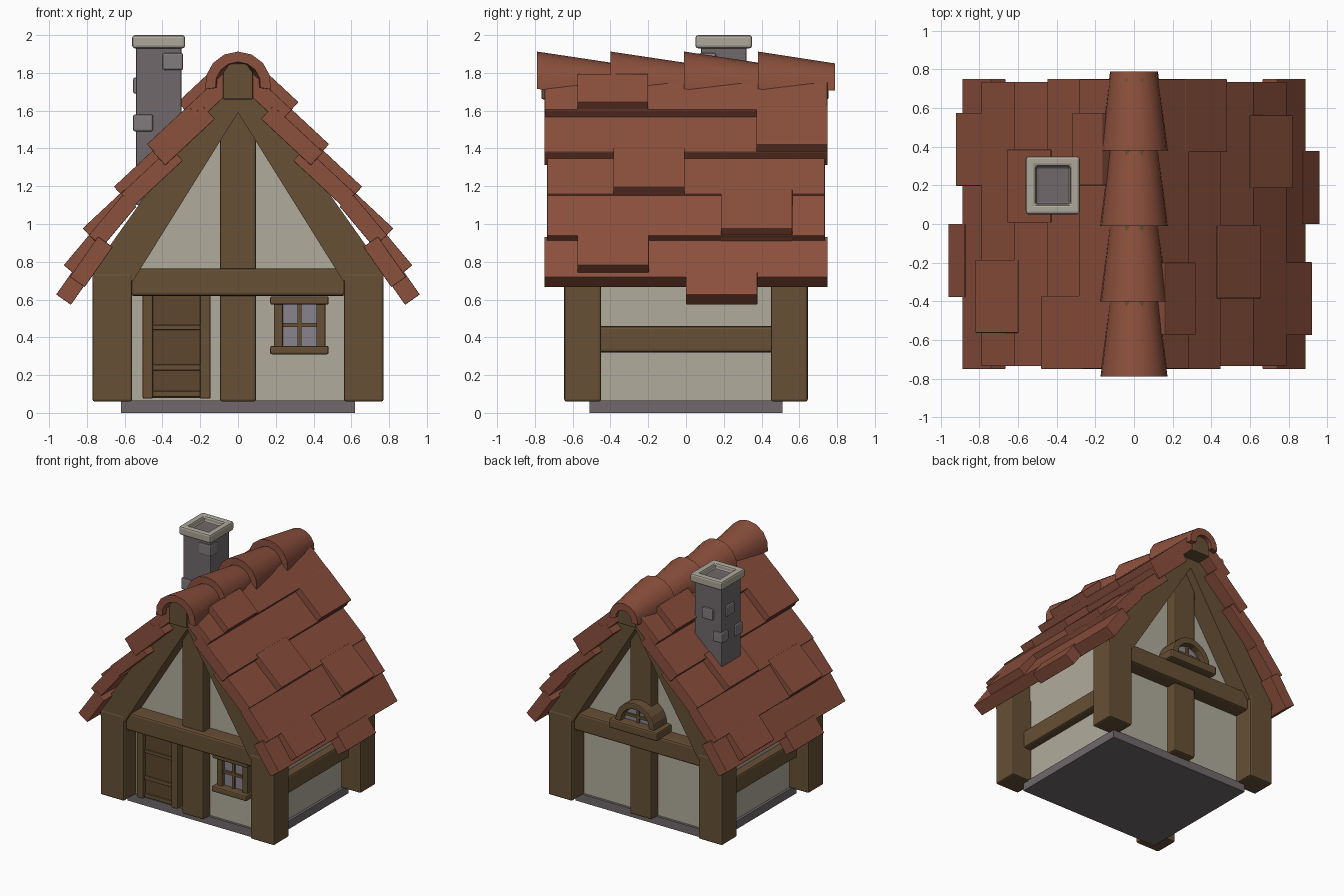
import bpy, bmesh, math

if "Cube" in bpy.data.objects:
    bpy.data.objects.remove(bpy.data.objects["Cube"])


def material(name, r, g, b):
    m = bpy.data.materials.new(name)
    m.diffuse_color = (r, g, b, 1)
    m.use_nodes = True
    m.node_tree.nodes["Principled BSDF"].inputs["Base Color"].default_value = m.diffuse_color
    return m


TILE = material("red clay tile", .26, .08, .046)
WOOD = material("brown timber", .135, .08, .036)
DOOR = material("dark door wood", .11, .062, .028)
PLASTER = material("cream plaster", .44, .41, .335)
STONE = material("grey stone", .16, .14, .148)
LIGHT_STONE = material("light grey stone", .22, .2, .21)
CAP = material("pale cap stone", .42, .39, .32)
GLASS = material("lilac glass", .25, .23, .27)


def finish(name, bm, mat, bevel=0.0):
    bmesh.ops.recalc_face_normals(bm, faces=bm.faces)
    me = bpy.data.meshes.new(name)
    bm.to_mesh(me)
    bm.free()
    ob = bpy.data.objects.new(name, me)
    bpy.context.collection.objects.link(ob)
    me.materials.append(mat)
    if bevel:
        mod = ob.modifiers.new("soft edges", 'BEVEL')
        mod.width = bevel
        mod.segments = 2
        mod.limit_method = 'ANGLE'
    return ob


def prism(name, pts, y0, y1, mat, bevel=0.0):
    """Extrude an x-z outline from y0 to y1."""
    bm = bmesh.new()
    a = [bm.verts.new((x, y0, z)) for x, z in pts]
    b = [bm.verts.new((x, y1, z)) for x, z in pts]
    bm.faces.new(a)
    bm.faces.new(b[::-1])
    n = len(pts)
    for i in range(n):
        j = (i + 1) % n
        bm.faces.new((a[i], b[i], b[j], a[j]))
    return finish(name, bm, mat, bevel)


def box(name, x0, x1, y0, y1, z0, z1, mat, bevel=0.0):
    return prism(name, [(x0, z0), (x1, z0), (x1, z1), (x0, z1)], y0, y1, mat, bevel)


# Base and plaster body
box("base_slab", -.62, .62, -.51, .51, 0, .065, STONE)
prism("plaster_walls", [(-.6, .06), (.6, .06), (.6, .93), (0, 1.68), (-.6, .93)],
      -.49, .49, PLASTER)

# Timber frame, repeated on both ends and sides
for s, end in ((-1, "front"), (1, "back")):
    for t, side in ((-1, "left"), (1, "right")):
        ya, yb = sorted((s * .45, s * .645))
        xa, xb = sorted((t * .56, t * .77))
        box(f"{end}_{side}_post", xa, xb, ya, yb, .06, .74, WOOD, .012)
        ya, yb = sorted((s * .46, s * .642))
        prism(f"{end}_{side}_rafter",
              [(t * .77, .69), (t * .77, .755), (t * .06, 1.76), (0, 1.76),
               (0, 1.59), (t * .555, .70)], ya, yb, WOOD)
    ya, yb = sorted((s * .47, s * .575))
    box(f"{end}_centre_post", -.095, .095, ya, yb, .06, 1.62, WOOD, .012)
    ya, yb = sorted((s * .47, s * .615))
    box(f"{end}_cross_beam", -.57, .57, ya, yb, .62, .765, WOOD, .015)
for t, side in ((-1, "left"), (1, "right")):
    xa, xb = sorted((t * .56, t * .665))
    box(f"{side}_side_beam", xa, xb, -.47, .47, .32, .46, WOOD, .015)
prism("ridge_beam", [(-.08, 1.66), (.08, 1.66), (.08, 1.8), (.045, 1.85),
                     (-.045, 1.85), (-.08, 1.8)], -.765, .755, WOOD, .008)

# Door
box("door_leaf", -.46, -.19, -.53, -.48, .08, .62, DOOR)
for i, (a, b) in enumerate(((.085, .115), (.225, .255), (.44, .465))):
    box(f"door_batten_{i}", -.455, -.2, -.542, -.5, a, b, WOOD, .005)
for name, a, b in (("left", -.505, -.45), ("right", -.2, -.145)):
    box(f"door_frame_{name}", a, b, -.56, -.48, .075, .63, WOOD, .008)

# Front window
box("window_glass", .22, .44, -.51, -.48, .34, .59, GLASS)
for name, a, b in (("left", .19, .237), ("right", .415, .462)):
    box(f"window_frame_{name}", a, b, -.54, -.48, .34, .59, WOOD, .006)
box("window_mullion", .315, .337, -.528, -.49, .34, .59, WOOD)
box("window_transom", .23, .42, -.528, -.49, .455, .477, WOOD)
box("window_sill", .17, .48, -.58, -.48, .31, .355, WOOD, .01)
box("window_lintel", .17, .48, -.57, -.48, .573, .617, WOOD, .01)

# Arched back window
N = 10
arc = [(math.cos(math.pi * i / N), math.sin(math.pi * i / N)) for i in range(N + 1)]
cz = .82
prism("arch_glass", [(.14 * c, cz + .14 * s) for c, s in arc], .48, .595, GLASS)
prism("arch_frame", [(.175 * c, cz + .175 * s) for c, s in arc]
      + [(.125 * c, cz + .125 * s) for c, s in reversed(arc)], .48, .65, WOOD, .008)
box("arch_mullion", -.011, .011, .5, .61, cz, cz + .13, WOOD)
box("arch_transom", -.12, .12, .5, .61, cz + .04, cz + .06, WOOD)
box("arch_sill", -.215, .215, .48, .675, .755, .825, WOOD, .012)


# Roof: each course is a tilted slab with one longer tile; left is right turned 180 degrees
def slab(name, p, angle, length, y0, y1, turn, lift=0.0):
    a = math.radians(angle)
    u, n = (-math.cos(a), math.sin(a)), (math.sin(a), math.cos(a))
    p = (p[0] + n[0] * lift, p[1] + n[1] * lift)
    q = (p[0] + u[0] * length, p[1] + u[1] * length)
    t = .095
    pts = [p, q, (q[0] - n[0] * t, q[1] - n[1] * t), (p[0] - n[0] * t, p[1] - n[1] * t)]
    if turn < 0:
        y0, y1 = -y1, -y0
    prism(name, [(turn * x, z) for x, z in pts], y0, y1, TILE, .004)


# short edge point, long edge point, tilt, length, long tile start, half roof length
COURSES = [((.89, .72), (.96, .625), 55, .26, 0, .75),
           ((.79, .94), (.92, .78), 50, .28, -.575, .735),
           ((.62, 1.16), (.82, .975), 43, .36, .185, .735),
           ((.45, 1.38), (.655, 1.195), 43, .36, -.385, .75),
           ((.285, 1.605), (.48, 1.42), 43, .3, .372, .748)]
for turn, side in ((1, "right"), (-1, "left")):
    for i, (short, long, ang, ln, y, half) in enumerate(COURSES):
        slab(f"{side}_tile_course_{i}", short, ang, ln, -half, half, turn)
        reach = math.dist(short, long) + .03
        slab(f"{side}_long_tile_{i}", long, ang, reach, y, y + .378, turn, .003)
    slab(f"{side}_top_tile", (.32, 1.645), 43, .22, -.575, -.2, turn)

# Ridge caps: four tapering arched shells, wide end to the front
for i in range(4):
    bm = bmesh.new()
    y0 = -.79 + .39 * i
    y1 = min(y0 + .42, .79)
    rings = []
    for y, r, z in ((y0, .175, 1.738), (y1, .125, 1.725)):
        for k in (r, r - .055):
            ring = []
            for j in range(9):
                a = math.radians(-8 + 196 * j / 8)
                ring.append(bm.verts.new((k * math.cos(a), y, z + k * math.sin(a))))
            rings.append(ring)
    fo, fi, bo, bi = rings
    for a, b in ((fo, bo), (bo, bi), (bi, fi), (fi, fo)):
        for j in range(8):
            bm.faces.new((a[j], a[j + 1], b[j + 1], b[j]))
    for j in (0, 8):
        bm.faces.new((fo[j], bo[j], bi[j], fi[j]))
    ob = finish(f"ridge_cap_{i}", bm, TILE)
    bpy.context.view_layer.objects.active = ob
    ob.select_set(True)
    bpy.ops.object.shade_smooth_by_angle(angle=math.radians(40))
    ob.select_set(False)

# Chimney with raised stones and a hollow cap
box("chimney_stack", -.54, -.3, .08, .32, 1.1, 1.95, STONE, .006)
STONES = [(-.4, -.29, .07, .16, 1.815, 1.905), (-.555, -.45, .07, .16, 1.49, 1.58),
          (-.555, -.5, .17, .27, 1.69, 1.775), (-.47, -.37, .28, .335, 1.66, 1.75),
          (-.555, -.47, .25, .335, 1.5, 1.58)]
for i, b in enumerate(STONES):
    box(f"chimney_stone_{i}", *b, LIGHT_STONE, .01)
cap = box("chimney_cap", -.56, -.28, .05, .35, 1.93, 2.0, CAP)
bm = bmesh.new()
bm.from_mesh(cap.data)
bm.faces.ensure_lookup_table()
top = max(bm.faces, key=lambda f: f.calc_center_median().z)
bmesh.ops.inset_region(bm, faces=[top], thickness=.072)
floor = bmesh.ops.extrude_discrete_faces(bm, faces=[top])["faces"][0]
for v in floor.verts:
    v.co.z -= .045
floor.material_index = 1
bm.to_mesh(cap.data)
bm.free()
cap.data.materials.append(STONE)
mod = cap.modifiers.new("soft edges", 'BEVEL')
mod.width = .014
mod.segments = 2
